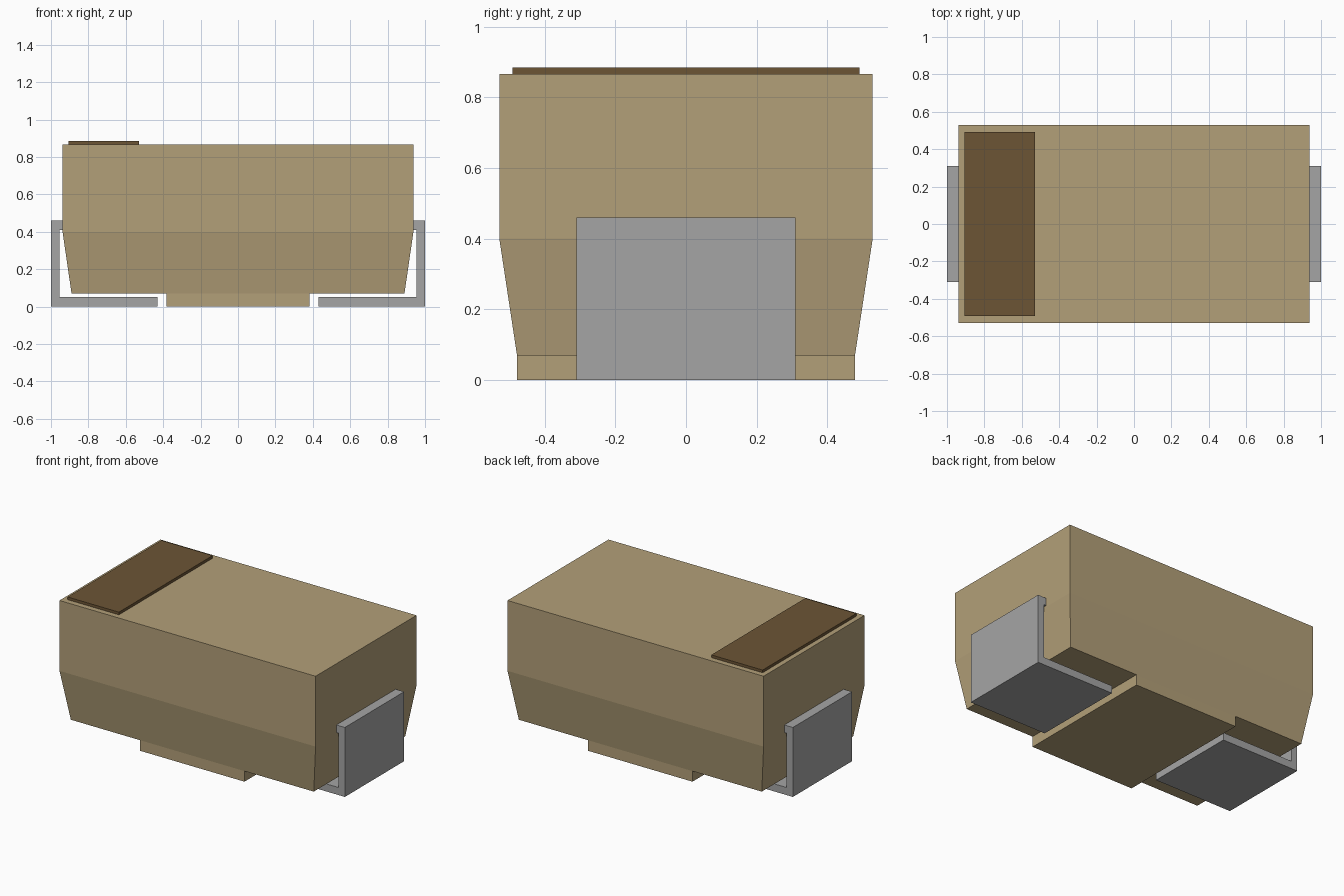
import bpy, bmesh

cube = bpy.data.objects.get("Cube")
if cube:
    bpy.data.objects.remove(cube, do_unlink=True)


def material(name, rgb):
    mat = bpy.data.materials.new(name)
    mat.use_nodes = True
    color = (*rgb, 1.0)
    mat.diffuse_color = color
    mat.node_tree.nodes["Principled BSDF"].inputs["Base Color"].default_value = color
    return mat


tan = material("tan_casing", (0.45, 0.35, 0.19))
brown = material("brown_marking", (0.15, 0.09, 0.036))
grey = material("grey_metal", (0.375, 0.375, 0.375))


def finish(name, bm, mat):
    bmesh.ops.recalc_face_normals(bm, faces=bm.faces)
    mesh = bpy.data.meshes.new(name)
    bm.to_mesh(mesh)
    bm.free()
    mesh.materials.append(mat)
    obj = bpy.data.objects.new(name, mesh)
    bpy.context.collection.objects.link(obj)
    return obj


def stacked(name, sections, mat, cx=0.0):
    """Solid through rectangular sections (half width, half depth, height)."""
    bm = bmesh.new()
    rings = [[bm.verts.new((cx + sx * hx, sy * hy, z))
              for sx, sy in ((-1, -1), (1, -1), (1, 1), (-1, 1))]
             for hx, hy, z in sections]
    bm.faces.new(rings[0][::-1])
    bm.faces.new(rings[-1])
    for low, high in zip(rings, rings[1:]):
        for i in range(4):
            j = (i + 1) % 4
            bm.faces.new((low[i], low[j], high[j], high[i]))
    return finish(name, bm, mat)


def lead(name, side):
    """Bent metal strip: a profile in x and z, extruded along y."""
    profile = [(0.43, 0), (1, 0), (1, 0.46), (0.935, 0.46), (0.935, 0.41),
               (0.955, 0.41), (0.955, 0.05), (0.43, 0.05)]
    bm = bmesh.new()
    face = bm.faces.new([bm.verts.new((side * x, -0.31, z)) for x, z in profile])
    ext = bmesh.ops.extrude_face_region(bm, geom=[face])
    moved = [v for v in ext["geom"] if isinstance(v, bmesh.types.BMVert)]
    bmesh.ops.translate(bm, verts=moved, vec=(0, 0.62, 0))
    return finish(name, bm, grey)


# Casing: straight upper half, tapered lower half
stacked("casing", [(0.89, 0.478, 0.07), (0.938, 0.528, 0.40), (0.938, 0.528, 0.866)], tan)
# Raised pad under the casing
stacked("base_pad", [(0.382, 0.478, 0.0), (0.382, 0.478, 0.072)], tan)
# Marking plate on the top
stacked("polarity_band", [(0.188, 0.491, 0.864), (0.188, 0.491, 0.884)], brown, cx=-0.717)
# Folded end terminals
lead("left_terminal", 1)
lead("right_terminal", -1)
